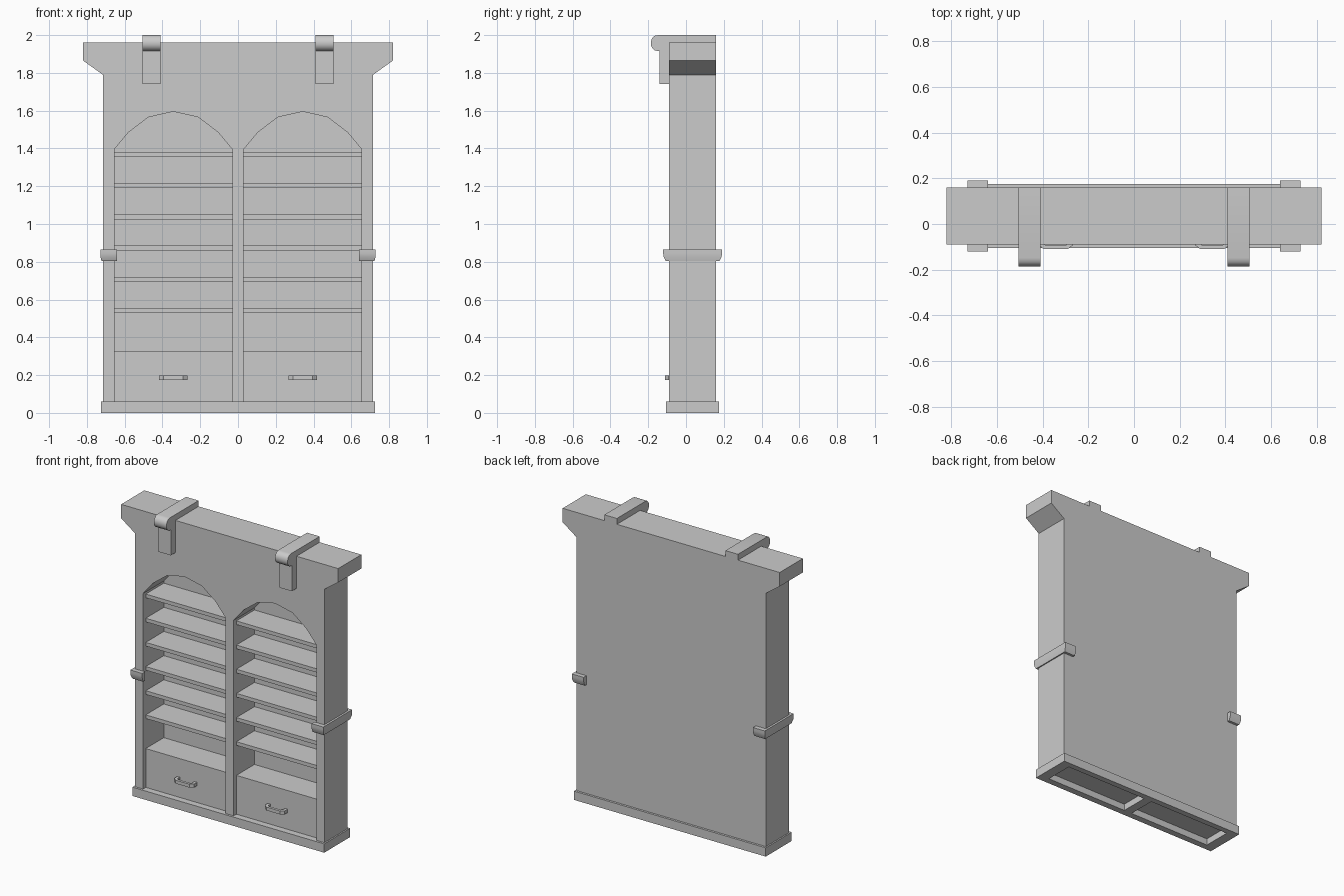
import bpy, bmesh

if "Cube" in bpy.data.objects:
    bpy.data.objects.remove(bpy.data.objects["Cube"])

FRONT, BACK, INNER_FRONT, INNER_BACK = -0.09, 0.16, -0.06, 0.135
IN, OUT = 0.03, 0.655          # inner and outer x of each bay
MID = (IN + OUT) / 2


def make_object(name, bm):
    bmesh.ops.recalc_face_normals(bm, faces=bm.faces)
    mesh = bpy.data.meshes.new(name)
    bm.to_mesh(mesh)
    bm.free()
    ob = bpy.data.objects.new(name, mesh)
    bpy.context.collection.objects.link(ob)
    return ob


def prism(name, profile, axis, a, b):
    """Extrude a 2D profile along an axis from a to b."""
    put = {'X': lambda p, t: (t, p[0], p[1]),
           'Y': lambda p, t: (p[0], t, p[1]),
           'Z': lambda p, t: (p[0], p[1], t)}[axis]
    bm = bmesh.new()
    face = bm.faces.new([bm.verts.new(put(p, a)) for p in profile])
    top = bmesh.ops.extrude_face_region(bm, geom=[face], use_keep_orig=True)
    step = {'X': (b - a, 0, 0), 'Y': (0, b - a, 0), 'Z': (0, 0, b - a)}[axis]
    bmesh.ops.translate(bm, vec=step,
                        verts=[g for g in top['geom'] if isinstance(g, bmesh.types.BMVert)])
    return make_object(name, bm)


def box(name, x0, x1, y0, y1, z0, z1):
    return prism(name, [(x0, y0), (x1, y0), (x1, y1), (x0, y1)], 'Z', z0, z1)


def mirrored(profile, s):
    return [(s * x, y) for x, y in profile]


def smooth(ob):
    bpy.ops.object.select_all(action='DESELECT')
    ob.select_set(True)
    bpy.context.view_layer.objects.active = ob
    bpy.ops.object.shade_smooth_by_angle(angle=0.7)


# Cabinet body with flared crown
half = [(0.715, 0), (0.715, 1.79), (0.82, 1.865), (0.82, 1.96)]
body = prism("cabinet_body", half + mirrored(half[::-1], -1), 'Y', FRONT, BACK)

# Arched bays, cut through the front and open at the bottom
arch = [(IN, -0.1), (OUT, -0.1), (OUT, 1.395), (0.58, 1.485), (0.475, 1.565),
        (MID, 1.595), (0.21, 1.565), (0.105, 1.485), (IN, 1.395)]
for s in (-1, 1):
    cutter = prism("bay_cutter", mirrored(arch, s), 'Y', -0.3, INNER_BACK)
    cutter.hide_render = True
    cutter.hide_viewport = False
    mod = body.modifiers.new("bay", 'BOOLEAN')
    mod.operation, mod.solver, mod.object = 'DIFFERENCE', 'EXACT', cutter
    bpy.context.view_layer.objects.active = body
    bpy.ops.object.modifier_apply(modifier=mod.name)
    bpy.data.objects.remove(cutter)

# Base plinth rim
box("plinth_front", -0.725, 0.725, -0.105, INNER_FRONT, 0, 0.06)
box("plinth_back", -0.725, 0.725, INNER_BACK, 0.175, 0, 0.06)

# Clamp section: share of outward offset, height
clamp_section = [(0, 0.865), (1, 0.865), (1, 0.845), (0.9, 0.825), (0.55, 0.803), (0, 0.803)]
clamp_path = [(0.64, FRONT, 0, -1), (0.715, FRONT, 1, -1),
              (0.715, BACK, 1, 1), (0.64, BACK, 0, 1)]

# Top strap profile with a rolled front
strap = [(BACK, 1.955), (BACK, 2.0), (-0.148, 2.0), (-0.166, 1.996), (-0.179, 1.984),
         (-0.186, 1.968), (-0.186, 1.948), (-0.179, 1.932), (-0.166, 1.92), (-0.148, 1.915),
         (-0.14, 1.915), (-0.14, 1.74), (FRONT, 1.74), (FRONT, 1.955)]

# Bent drawer handle seen from above
handle = [(-0.075, -0.058), (-0.075, -0.093), (-0.052, -0.11), (0.052, -0.11),
          (0.075, -0.093), (0.075, -0.058), (0.055, -0.058), (0.055, -0.084),
          (0.045, -0.092), (-0.045, -0.092), (-0.055, -0.084), (-0.055, -0.058)]

for s, side in ((-1, "left"), (1, "right")):
    def span(a, b):
        return sorted((s * a, s * b))

    box("plinth_" + side, *span(OUT, 0.725), INNER_FRONT, INNER_BACK, 0, 0.06)

    # Shelves
    for i, z in enumerate((0.30, 0.53, 0.695, 0.86, 1.025, 1.19, 1.355)):
        box(f"shelf_{side}_{i}", *span(IN, OUT), INNER_FRONT, INNER_BACK, z, z + 0.025)

    # Drawer and handle
    box("drawer_" + side, *span(IN, OUT), INNER_FRONT, INNER_BACK, 0.045, 0.30)
    prism("handle_" + side, [(x + s * MID, y) for x, y in handle], 'Z', 0.175, 0.198)

    # Strap over the crown
    smooth(prism("top_strap_" + side, strap, 'X', *span(0.41, 0.505)))

    # Clamp wrapped around the side wall
    bm = bmesh.new()
    rings = [[bm.verts.new((s * (x + dx * o * 0.014), y + dy * o * 0.031, z))
              for o, z in clamp_section] for x, y, dx, dy in clamp_path]
    n = len(clamp_section)
    for r0, r1 in zip(rings, rings[1:]):
        for k in range(n):
            bm.faces.new((r0[k], r0[(k + 1) % n], r1[(k + 1) % n], r1[k]))
    bm.faces.new(rings[0])
    bm.faces.new(rings[-1])
    smooth(make_object("side_clamp_" + side, bm))
